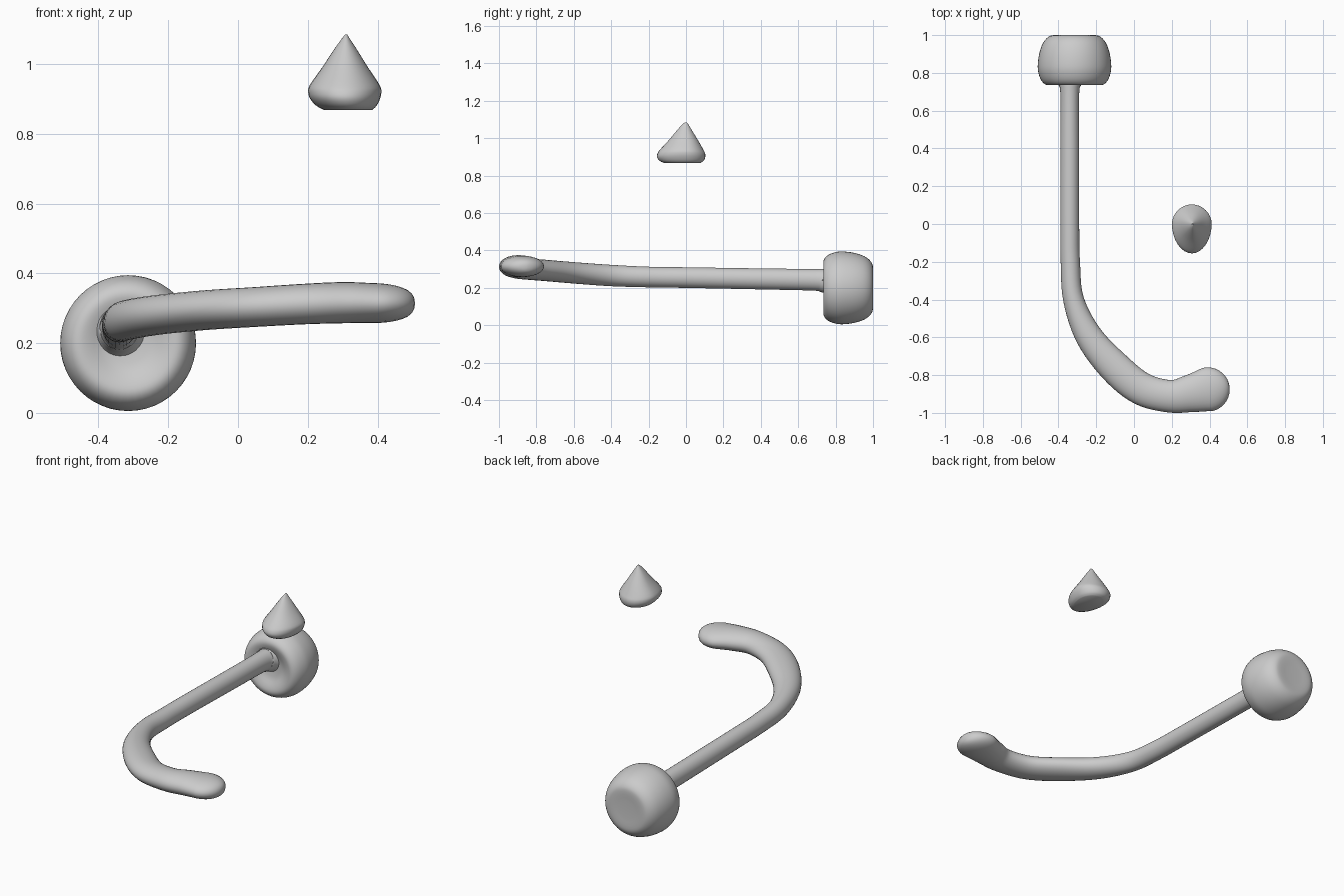
import bpy, bmesh, math
from mathutils import Vector

if "Cube" in bpy.data.objects:
    bpy.data.objects.remove(bpy.data.objects["Cube"])


def loft(name, rings):
    """Skin closed rings of equal point count and cap both ends."""
    bm = bmesh.new()
    rows = [[bm.verts.new(p) for p in ring] for ring in rings]
    n = len(rows[0])
    for a, b in zip(rows, rows[1:]):
        for i in range(n):
            j = (i + 1) % n
            bm.faces.new((a[i], a[j], b[j], b[i]))
    bm.faces.new(rows[0])
    bm.faces.new(rows[-1])
    bmesh.ops.recalc_face_normals(bm, faces=bm.faces)
    mesh = bpy.data.meshes.new(name)
    bm.to_mesh(mesh)
    bm.free()
    ob = bpy.data.objects.new(name, mesh)
    bpy.context.collection.objects.link(ob)
    bpy.ops.object.select_all(action='DESELECT')
    ob.select_set(True)
    bpy.context.view_layer.objects.active = ob
    bpy.ops.object.shade_smooth_by_angle(angle=math.radians(45))
    return ob


def smooth(points, steps=6):
    """Catmull-Rom interpolation of tuples."""
    pts = [Vector(p) for p in points]
    pts = [2 * pts[0] - pts[1]] + pts + [2 * pts[-1] - pts[-2]]
    out = []
    for a, b, c, d in zip(pts, pts[1:], pts[2:], pts[3:]):
        for k in range(steps):
            t = k / steps
            out.append(0.5 * (2 * b + (c - a) * t + (2 * a - 5 * b + 4 * c - d) * t * t
                              + (3 * b - a - 3 * c + d) * t ** 3))
    return out + [pts[-2]]


def angles(n):
    return [2 * math.pi * i / n for i in range(n)]


# Round knob, turned about the y axis: (radius, y)
profile = [(0.03, 0.765), (0.07, 0.758), (0.11, 0.741), (0.14, 0.735), (0.163, 0.745),
           (0.181, 0.77), (0.193, 0.81), (0.194, 0.85), (0.187, 0.9), (0.173, 0.945),
           (0.155, 0.975), (0.132, 0.994), (0.105, 1.0), (0.05, 0.998)]
loft("knob", [[(-0.315 + p[0] * math.cos(a), p[1], 0.2 + p[0] * math.sin(a))
               for a in angles(48)] for p in smooth(profile, 3)])

# Bent shaft: (x, y, z, half width, half height)
path = [(-0.34, 0.765, 0.24, 0.075, 0.078), (-0.34, 0.735, 0.24, 0.06, 0.065),
        (-0.34, 0.69, 0.243, 0.05, 0.058), (-0.34, 0.4, 0.248, 0.05, 0.056),
        (-0.34, 0.0, 0.255, 0.05, 0.055), (-0.337, -0.2, 0.258, 0.051, 0.055),
        (-0.32, -0.4, 0.266, 0.055, 0.057), (-0.238, -0.595, 0.28, 0.072, 0.057),
        (-0.1, -0.76, 0.294, 0.086, 0.057), (0.04, -0.872, 0.303, 0.087, 0.057),
        (0.19, -0.912, 0.312, 0.086, 0.058), (0.3, -0.897, 0.316, 0.1, 0.059),
        (0.39, -0.876, 0.315, 0.117, 0.057)]
pts = smooth([p[:3] for p in path])
sizes = smooth([p[2:] for p in path])
stations = []
for i, (p, s) in enumerate(zip(pts, sizes)):
    d = pts[min(i + 1, len(pts) - 1)] - pts[max(i - 1, 0)]
    stations.append((p, d.normalized(), s[1], s[2]))
# rounded tip
p, d, w, h = stations[-1]
for k in range(1, 9):
    a = k / 8 * math.radians(87)
    stations.append((p + d * 0.117 * math.sin(a), d,
                     w * math.cos(a), h * math.cos(a) ** 0.7))
rings = []
for p, d, w, h in stations:
    side = Vector((d.y, -d.x, 0)).normalized()
    up = side.cross(d)
    rings.append([p + side * w * math.cos(a) + up * h * math.sin(a) for a in angles(28)])
loft("bent_shaft", rings)

# Floating egg-shaped cone: (z, centre x, half x, front reach, back reach)
levels = [(1.085, 0.31, 0.003, 0.006, 0.004), (1.072, 0.309, 0.012, 0.022, 0.014),
          (1.04, 0.308, 0.034, 0.05, 0.033), (0.99, 0.307, 0.066, 0.092, 0.064),
          (0.94, 0.306, 0.1, 0.138, 0.092), (0.92, 0.306, 0.105, 0.152, 0.102),
          (0.9, 0.307, 0.1, 0.155, 0.103), (0.88, 0.311, 0.086, 0.142, 0.095),
          (0.868, 0.316, 0.068, 0.118, 0.078)]
loft("cone_marker", [[(cx + w * math.cos(a),
                       math.sin(a) * (back if math.sin(a) > 0 else front), z)
                      for a in angles(32)] for z, cx, w, front, back in smooth(levels, 3)])
